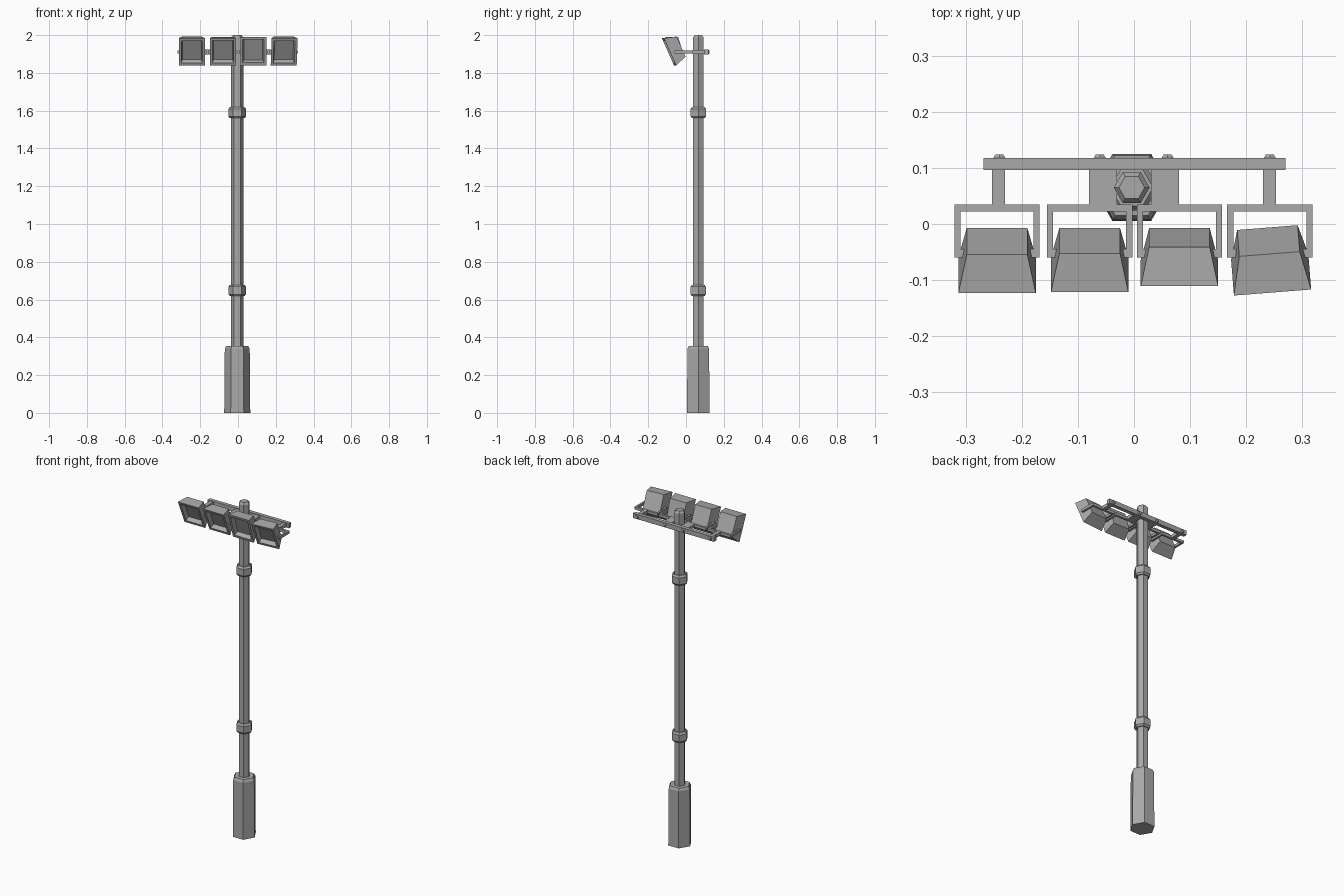
import bpy
import bmesh
import math
from mathutils import Matrix, Vector

cube = bpy.data.objects.get("Cube")
if cube:
    bpy.data.objects.remove(cube, do_unlink=True)


def material(name, value):
    mat = bpy.data.materials.new(name)
    mat.use_nodes = True
    color = (value, value, value, 1)
    mat.diffuse_color = color
    mat.node_tree.nodes["Principled BSDF"].inputs["Base Color"].default_value = color
    return mat


STEEL = material("grey_steel", 0.40)
GLASS = material("dark_lamp_glass", 0.30)
POLE = Vector((-0.004, 0.065, 0))


def finish(name, bm, mats=(STEEL,)):
    bmesh.ops.recalc_face_normals(bm, faces=bm.faces)
    mesh = bpy.data.meshes.new(name)
    bm.to_mesh(mesh)
    bm.free()
    for mat in mats:
        mesh.materials.append(mat)
    obj = bpy.data.objects.new(name, mesh)
    bpy.context.collection.objects.link(obj)
    return obj


def add_box(bm, x0, x1, y0, y1, z0, z1):
    size = Matrix.Diagonal((x1 - x0, y1 - y0, z1 - z0, 1))
    mid = Matrix.Translation(((x0 + x1) / 2, (y0 + y1) / 2, (z0 + z1) / 2))
    bmesh.ops.create_cube(bm, size=1, matrix=mid @ size)


def box(name, *bounds):
    bm = bmesh.new()
    add_box(bm, *bounds)
    return finish(name, bm)


def bridge(bm, a, b):
    n = len(a)
    return [bm.faces.new((a[i], a[(i + 1) % n], b[(i + 1) % n], b[i])) for i in range(n)]


def hex_stack(name, profile):
    """Six-sided column from (radius, height) pairs."""
    bm = bmesh.new()
    rings = [[bm.verts.new(POLE + Vector((r * math.cos(k * math.pi / 3),
                                          r * math.sin(k * math.pi / 3), z)))
              for k in range(6)] for r, z in profile]
    for a, b in zip(rings, rings[1:]):
        bridge(bm, a, b)
    bm.faces.new(rings[0])
    bm.faces.new(rings[-1])
    return finish(name, bm)


def lamp(name, x, y, tilt, yaw):
    """Tapered floodlight housing with a recessed glass."""
    bm = bmesh.new()
    # half width, half height, depth position: back, rim, rim inside, glass
    loops = [(0.054, 0.058, 0.033), (0.069, 0.079, -0.033),
             (0.056, 0.064, -0.033), (0.050, 0.056, -0.008)]
    rings = [[bm.verts.new((sx * w, d, sz * h))
              for sx, sz in ((-1, -1), (1, -1), (1, 1), (-1, 1))] for w, h, d in loops]
    for a, b in zip(rings, rings[1:]):
        bridge(bm, a, b)
    bm.faces.new(rings[0])
    bm.faces.new(rings[-1]).material_index = 1
    obj = finish(name, bm, (STEEL, GLASS))
    obj.location = (x, y, 1.925)
    obj.rotation_euler = (math.radians(tilt), 0, math.radians(yaw))


# Pole, base and collars
hex_stack("base", [(0.069, 0), (0.066, 0.34), (0.058, 0.355)])
hex_stack("pole", [(0.032, 0.3), (0.032, 1.988), (0.023, 2.0)])
for label, z in (("lower", 0.648), ("upper", 1.59)):
    hex_stack(label + "_collar", [(0.038, z - 0.03), (0.047, z - 0.02),
                                  (0.047, z + 0.02), (0.038, z + 0.03)])

# Crossbar with arms and clamp blocks reaching forward
box("crossbar", -0.268, 0.27, 0.096, 0.118, 1.897, 1.925)
for side, s in (("left", 1), ("right", -1)):
    for part, a, b in (("outer_arm", 0.23, 0.253), ("clamp_block", 0.03, 0.08)):
        x0, x1 = sorted((s * a, s * b))
        box(f"{side}_{part}", x0, x1, 0.035, 0.097, 1.901, 1.921)

# Bolts on the back of the crossbar
for i, x in enumerate((-0.24, -0.061, 0.06, 0.242)):
    bm = bmesh.new()
    bmesh.ops.create_cone(bm, cap_ends=True, segments=6, radius1=0.012, radius2=0.008,
                          depth=0.006, matrix=Matrix.Translation((x, 0.121, 1.911))
                          @ Matrix.Rotation(-math.pi / 2, 4, "X"))
    finish(f"bolt_{i + 1}", bm)

# Forked brackets, hinge pins and lamps: x, depth, tilt, yaw
LAMPS = ((-0.244, -0.061, 24, 0), (-0.079, -0.060, 23, 0),
         (0.081, -0.056, 17, 0), (0.242, -0.060, 24, 4.5))
for i, (x, y, tilt, yaw) in enumerate(LAMPS):
    bm = bmesh.new()
    add_box(bm, x - 0.076, x + 0.076, 0.022, 0.035, 1.903, 1.919)
    for s in (-1, 1):
        x0, x1 = sorted((x + s * 0.065, x + s * 0.076))
        add_box(bm, x0, x1, -0.06, 0.022, 1.903, 1.919)
        x0, x1 = sorted((x + s * 0.054, x + s * 0.066))
        add_box(bm, x0, x1, -0.06, -0.045, 1.904, 1.918)
    finish(f"bracket_{i + 1}", bm)
    lamp(f"lamp_{i + 1}", x, y, tilt, yaw)
